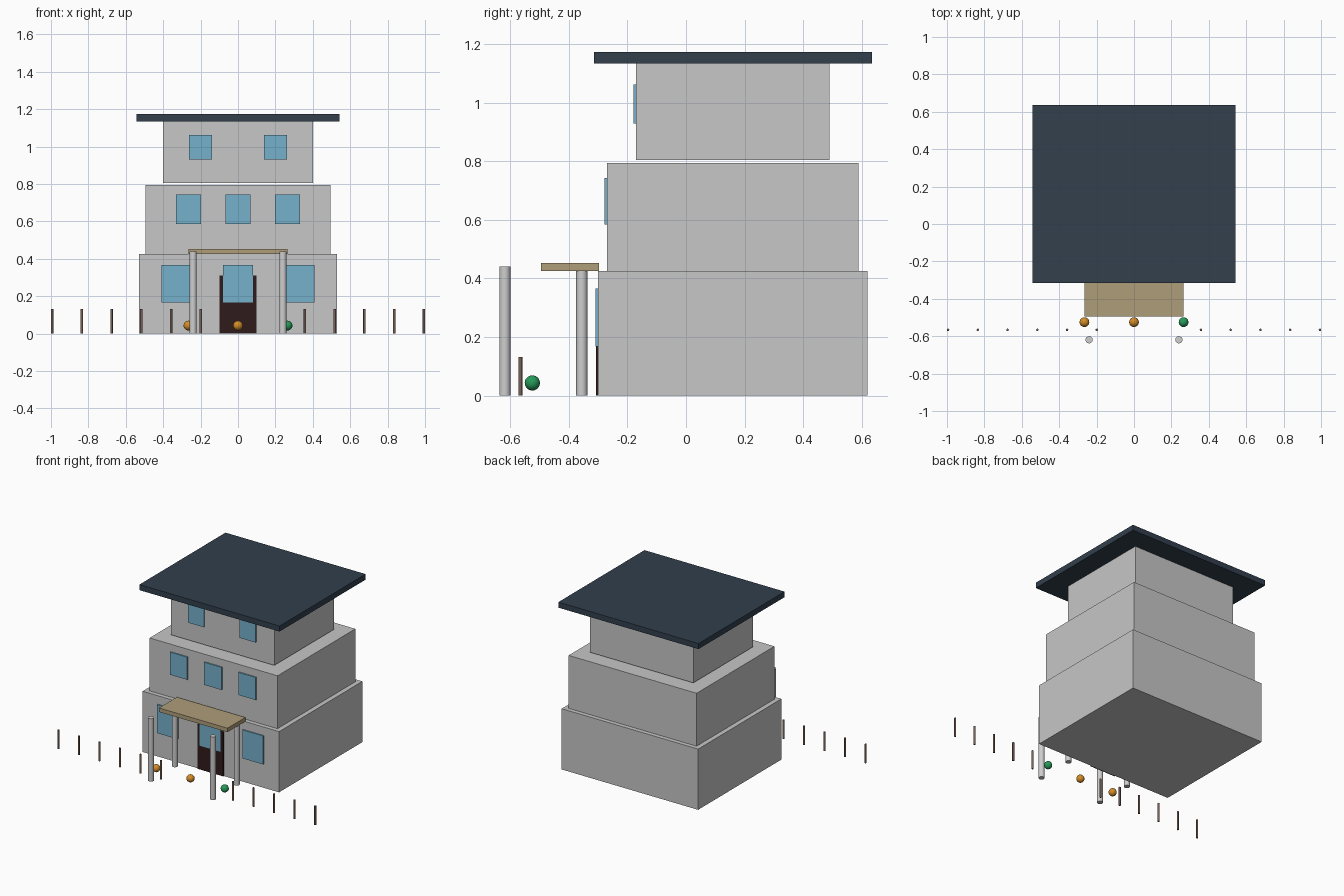
import bpy
import math

cube = bpy.data.objects.get("Cube")
if cube:
    bpy.data.objects.remove(cube, do_unlink=True)


def material(name, rgb):
    mat = bpy.data.materials.new(name)
    mat.use_nodes = True
    color = (*rgb, 1)
    mat.diffuse_color = color
    mat.node_tree.nodes["Principled BSDF"].inputs["Base Color"].default_value = color
    return mat


wall = material("wall_grey", (0.57, 0.57, 0.57))
stone = material("column_grey", (0.62, 0.62, 0.62))
slate = material("roof_slate", (0.032, 0.05, 0.075))
glass = material("window_blue", (0.18, 0.44, 0.6))
tan = material("canopy_tan", (0.43, 0.34, 0.19))
dark = material("door_brown", (0.03, 0.011, 0.011))
wood = material("post_brown", (0.19, 0.12, 0.095))
orange = material("ball_orange", (0.65, 0.26, 0.02))
green = material("ball_green", (0.02, 0.32, 0.1))


def finish(name, mat, smooth=False):
    obj = bpy.context.object
    obj.name = name
    obj.data.materials.append(mat)
    if smooth:
        bpy.ops.object.shade_smooth_by_angle(angle=math.radians(40))
    return obj


def box(name, mat, x, y, z):
    """Box from (min, max) pairs along each axis."""
    spans = (x, y, z)
    bpy.ops.mesh.primitive_cube_add(size=1, location=[(a + b) / 2 for a, b in spans])
    obj = finish(name, mat)
    obj.scale = [b - a for a, b in spans]
    return obj


def rod(name, mat, x, y, radius, height, sides):
    bpy.ops.mesh.primitive_cylinder_add(
        vertices=sides, radius=radius, depth=height, location=(x, y, height / 2))
    return finish(name, mat, True)


def window_row(name, centers, width, wall_y, z):
    for i, x in enumerate(centers):
        box(f"{name}_window_{i + 1}", glass, (x - width / 2, x + width / 2),
            (wall_y - 0.009, wall_y), z)


# Stepped storeys and flat roof
box("ground_floor", wall, (-0.528, 0.528), (-0.3, 0.62), (0, 0.425))
box("middle_floor", wall, (-0.495, 0.495), (-0.27, 0.59), (0.425, 0.795))
box("top_floor", wall, (-0.4, 0.4), (-0.17, 0.49), (0.804, 1.135))
box("roof", slate, (-0.542, 0.542), (-0.315, 0.636), (1.134, 1.173))

# Windows and door on the front
window_row("ground", (-0.33, 0, 0.33), 0.16, -0.3, (0.167, 0.366))
window_row("middle", (-0.265, 0, 0.265), 0.135, -0.27, (0.585, 0.743))
window_row("top", (-0.2, 0.2), 0.123, -0.17, (0.93, 1.063))
box("door", dark, (-0.1, 0.1), (-0.307, -0.3), (0, 0.31))

# Entrance canopy and columns
box("canopy", tan, (-0.265, 0.265), (-0.495, -0.297), (0.425, 0.453))
for side, x in (("right", -0.24), ("left", 0.24)):
    for row, y in (("front", -0.619), ("back", -0.356)):
        rod(f"{row}_{side}_column", stone, x, y, 0.019, 0.44, 32)

# Fence posts, with an opening left of the middle
for i in range(6):
    x = 0.994 - i * 0.159
    rod(f"right_fence_post_{i + 1}", wood, -x, -0.566, 0.0066, 0.132, 16)
    if i < 5:
        rod(f"left_fence_post_{i + 1}", wood, x, -0.566, 0.0066, 0.132, 16)

# Garden balls
for name, x, mat in (("right", -0.265, orange), ("middle", 0, orange), ("left", 0.265, green)):
    bpy.ops.mesh.primitive_uv_sphere_add(
        segments=24, ring_count=16, radius=0.026, location=(x, -0.525, 0.043))
    finish(f"{name}_garden_ball", mat, True)
